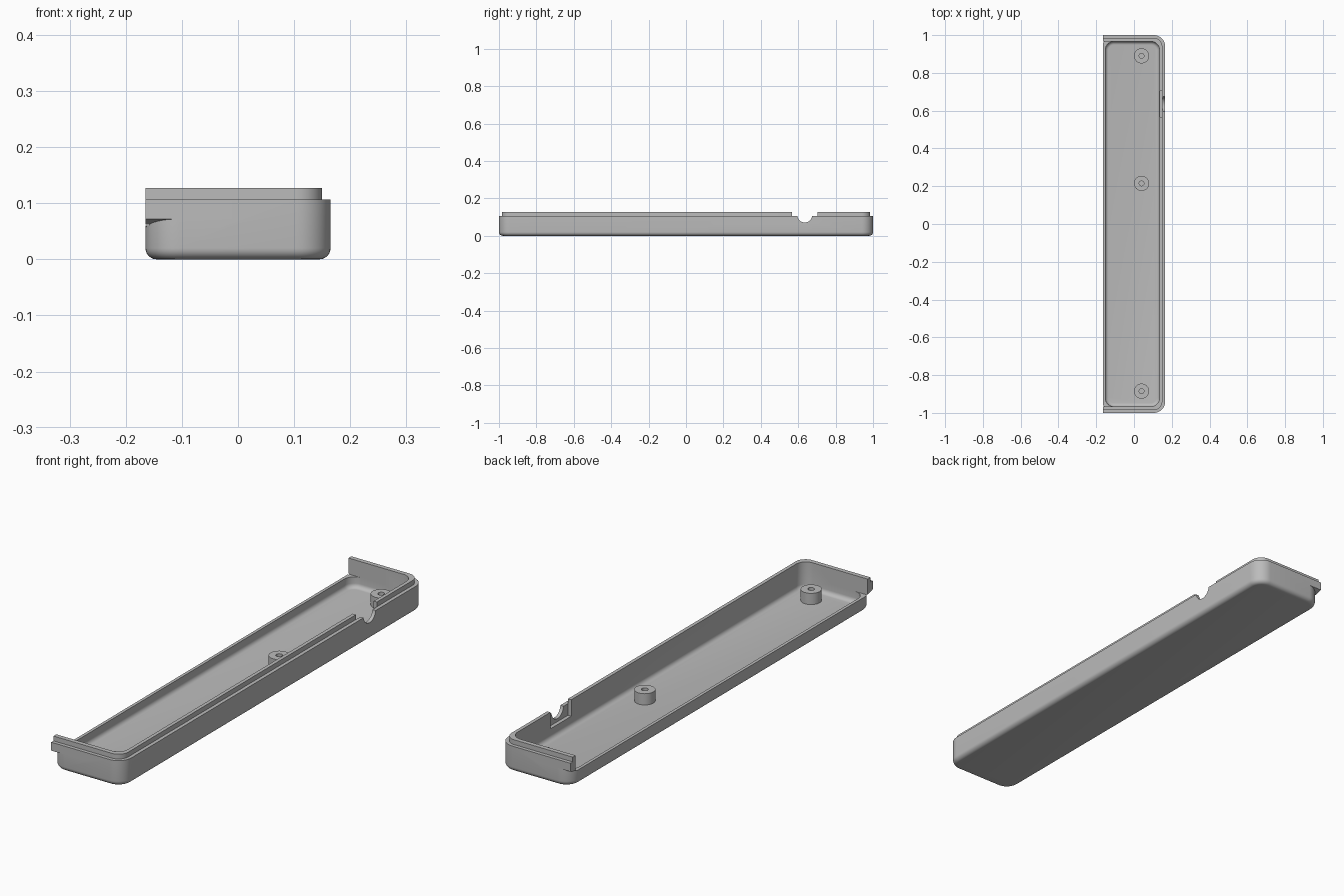
import bpy, bmesh
from math import sin, cos, pi, radians

if "Cube" in bpy.data.objects:
    bpy.data.objects.remove(bpy.data.objects["Cube"])

grey = bpy.data.materials.new("plain grey")
grey.use_nodes = True
COLOUR = (0.5, 0.5, 0.5, 1)
grey.diffuse_color = COLOUR
grey.node_tree.nodes["Principled BSDF"].inputs["Base Color"].default_value = COLOUR


def rounded_rect(x0, x1, y, r_left, r_right, z, steps=10):
    """Counter-clockwise outline, with separate radii for the left and right ends."""
    pts = []
    corners = [(x1, y, r_right, 0), (x0, y, r_left, 1), (x0, -y, r_left, 2), (x1, -y, r_right, 3)]
    for cx, cy, r, quarter in corners:
        ox = cx - r if cx == x1 else cx + r
        oy = cy - r if cy > 0 else cy + r
        for i in range(steps + 1 if r else 1):
            a = (quarter + i / steps) * pi / 2
            pts.append((ox + r * cos(a), oy + r * sin(a), z))
    return pts


def circle(x, y, r, z, n=32):
    return [(x + r * cos(2 * pi * i / n), y + r * sin(2 * pi * i / n), z) for i in range(n)]


def loft(name, rings):
    """Closed solid skinned through rings that have equal point counts."""
    bm = bmesh.new()
    loops = [[bm.verts.new(p) for p in ring] for ring in rings]
    n = len(loops[0])
    for a, b in zip(loops, loops[1:]):
        for i in range(n):
            j = (i + 1) % n
            bm.faces.new((a[i], a[j], b[j], b[i]))
    bm.faces.new(loops[0][::-1])
    bm.faces.new(loops[-1])
    bmesh.ops.recalc_face_normals(bm, faces=bm.faces)
    mesh = bpy.data.meshes.new(name)
    bm.to_mesh(mesh)
    bm.free()
    mesh.materials.append(grey)
    obj = bpy.data.objects.new(name, mesh)
    bpy.context.collection.objects.link(obj)
    return obj


def basin(name, x0, x1, y, radius, bottom, top, fillet, steps=6):
    """Rounded block whose bottom edge is filleted."""
    rings = []
    for i in range(steps + 1):
        a = i / steps * pi / 2
        d = fillet * (1 - sin(a))
        rings.append(rounded_rect(x0 + d, x1 - d, y - d, radius - d, radius - d,
                                  bottom + fillet * (1 - cos(a))))
    rings.append(rounded_rect(x0, x1, y, radius, radius, top))
    return loft(name, rings)


def box(name, x0, x1, y0, y1, z0, z1):
    return loft(name, [[(x0, y0, z), (x1, y0, z), (x1, y1, z), (x0, y1, z)] for z in (z0, z1)])


def combine(target, tool, operation):
    mod = target.modifiers.new(tool.name, "BOOLEAN")
    mod.object, mod.operation, mod.solver = tool, operation, "EXACT"
    bpy.context.view_layer.update()
    mesh = bpy.data.meshes.new_from_object(
        target.evaluated_get(bpy.context.evaluated_depsgraph_get()))
    target.modifiers.clear()
    target.data = mesh
    bpy.data.objects.remove(tool)


def smooth(obj):
    bpy.ops.object.select_all(action="DESELECT")
    obj.select_set(True)
    bpy.context.view_layer.objects.active = obj
    bpy.ops.object.shade_smooth_by_angle(angle=radians(30))


LEFT, RIGHT, END = -0.165, 0.165, 1.0
INNER_END, RIM, TOP, LOW = 0.966, 0.107, 0.127, 0.06

# Outer shell with rounded corners and a filleted base
tray = basin("tray", LEFT, RIGHT, END, 0.06, 0, RIM, 0.02)

# Square end arms, overhanging the rounded corners with a sloped underside
for side in (-1, 1):
    section = [(END, LOW + 0.012), (INNER_END - 0.02, LOW - 0.004),
               (INNER_END - 0.02, RIM), (END, RIM)]
    arm = loft("arm", [[(x, side * y, z) for y, z in section] for x in (LEFT, 0)])
    combine(tray, arm, "UNION")

# Stepped lip around the rim
lip = loft("lip", [rounded_rect(LEFT, 0.15, 0.985, 0, 0.045, z) for z in (RIM - 0.02, TOP)])
combine(tray, lip, "UNION")

# Hollow interior, then the open long side above its low wall
combine(tray, basin("hollow", -0.152, 0.135, INNER_END, 0.045, 0.015, 0.2, 0.018), "DIFFERENCE")
combine(tray, box("opening", -0.3, 0, -INNER_END, INNER_END, LOW, 0.2), "DIFFERENCE")

# Cable port: pocket inside the wall and a round notch through it
PORT = 0.635
combine(tray, box("pocket", 0.1, 0.1502, PORT - 0.069, PORT + 0.069, 0.058, 0.2), "DIFFERENCE")
notch = loft("notch", [[(x, PORT + q, RIM + 0.004 + p) for p, q, _ in circle(0, 0, 0.04, 0)]
                       for x in (0.12, 0.2)])
combine(tray, notch, "DIFFERENCE")
smooth(tray)

# Hollow screw posts on the floor
for name, y in (("front_post", -0.885), ("middle_post", 0.215), ("back_post", 0.89)):
    post = loft(name, [circle(0.04, y, r, z) for r, z in
                       ((0.04, 0.012), (0.04, 0.062), (0.013, 0.062), (0.013, 0.02))])
    smooth(post)
